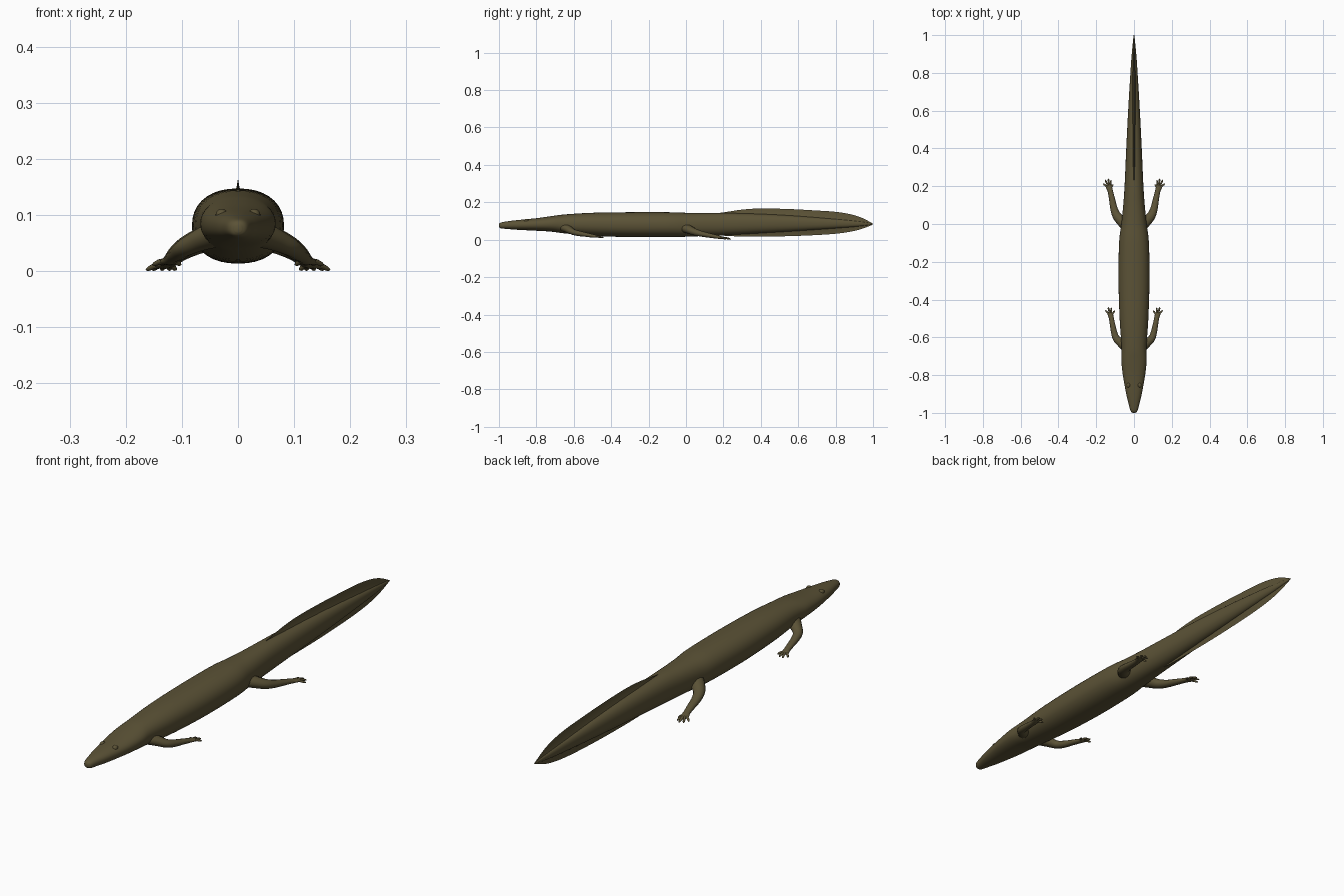
import bpy
import bmesh
from math import cos, sin, pi, radians
from mathutils import Vector

cube = bpy.data.objects.get("Cube")
if cube:
    bpy.data.objects.remove(cube, do_unlink=True)

skin = bpy.data.materials.new("olive brown skin")
skin.use_nodes = True
COLOUR = (0.105, 0.085, 0.037, 1)
skin.diffuse_color = COLOUR
bsdf = skin.node_tree.nodes["Principled BSDF"]
bsdf.inputs["Base Color"].default_value = COLOUR
bsdf.inputs["Roughness"].default_value = 0.8


def resample(rows, steps):
    """Catmull-Rom interpolation of rows of values."""
    out = []
    last = len(rows) - 1
    for i in range(last):
        rows4 = [rows[max(0, min(last, i + k))] for k in (-1, 0, 1, 2)]
        for s in range(steps):
            t = s / steps
            out.append([b + 0.5 * t * (c - a + t * (2*a - 5*b + 4*c - d + t * (3*(b - c) + d - a)))
                        for a, b, c, d in zip(*rows4)])
    out.append(list(rows[-1]))
    return out


def skin_rings(name, rings, sharp=60):
    """Make a closed smooth object from a chain of point rings."""
    bm = bmesh.new()
    loops = [[bm.verts.new(p) for p in ring] for ring in rings]
    n = len(loops[0])
    for a, b in zip(loops, loops[1:]):
        for i in range(n):
            j = (i + 1) % n
            bm.faces.new((a[i], a[j], b[j], b[i]))
    bm.faces.new(loops[0][::-1])
    bm.faces.new(loops[-1])
    bmesh.ops.recalc_face_normals(bm, faces=bm.faces[:])
    mesh = bpy.data.meshes.new(name)
    bm.to_mesh(mesh)
    bm.free()
    obj = bpy.data.objects.new(name, mesh)
    bpy.context.collection.objects.link(obj)
    finish(obj, sharp)
    return obj


def finish(obj, sharp=60):
    obj.data.materials.append(skin)
    bpy.ops.object.select_all(action="DESELECT")
    obj.select_set(True)
    bpy.context.view_layer.objects.active = obj
    bpy.ops.object.shade_smooth_by_angle(angle=radians(sharp))


def loft(name, rows, power, count=36, sharp=60):
    """Upright sections along y; each row is y, half width, bottom, top."""
    def signed(v):
        return (1 if v > 0 else -1) * abs(v) ** (2 / power)
    rings = []
    for y, w, low, high in resample(rows, 5):
        mid, h = (low + high) / 2, (high - low) / 2
        rings.append([(w * signed(cos(2*pi*i/count)), y, mid + h * signed(sin(2*pi*i/count)))
                      for i in range(count)])
    return skin_rings(name, rings, sharp)


def tube(name, rows, count=12, steps=5):
    """Limb along a path; each row is x, y, z, sideways radius, upright radius."""
    rows = resample(rows, steps)
    pts = [Vector(r[:3]) for r in rows]
    rings = []
    for k, row in enumerate(rows):
        along = pts[min(k + 1, len(pts) - 1)] - pts[max(k - 1, 0)]
        side = along.cross(Vector((0, 0, 1))).normalized()
        up = side.cross(along).normalized()
        rings.append([pts[k] + side * row[3] * cos(2*pi*i/count) + up * row[4] * sin(2*pi*i/count)
                      for i in range(count)])
    return skin_rings(name, rings)


# Head, trunk and round tail core
loft("body", [
    (-1.0, 0.006, 0.069, 0.083), (-0.99, 0.018, 0.061, 0.092),
    (-0.95, 0.029, 0.057, 0.099), (-0.9, 0.041, 0.053, 0.105),
    (-0.8, 0.059, 0.048, 0.115), (-0.72, 0.067, 0.043, 0.126),
    (-0.65, 0.066, 0.034, 0.135), (-0.5, 0.076, 0.021, 0.144),
    (-0.3, 0.082, 0.014, 0.147), (-0.1, 0.079, 0.014, 0.147),
    (0.0, 0.067, 0.016, 0.144), (0.1, 0.057, 0.02, 0.143),
    (0.2, 0.05, 0.024, 0.143), (0.4, 0.041, 0.035, 0.138),
    (0.6, 0.031, 0.047, 0.127), (0.8, 0.019, 0.061, 0.111),
    (0.9, 0.012, 0.069, 0.101), (1.0, 0.002, 0.081, 0.087)], 2.25)

# Thin fin running above and below the tail
loft("tail_fin", [
    (0.12, 0.03, 0.03, 0.135), (0.22, 0.035, 0.02, 0.149),
    (0.3, 0.035, 0.018, 0.161), (0.4, 0.033, 0.017, 0.167),
    (0.55, 0.028, 0.019, 0.164), (0.7, 0.021, 0.025, 0.156),
    (0.8, 0.016, 0.032, 0.149), (0.88, 0.011, 0.043, 0.136),
    (0.94, 0.006, 0.058, 0.117), (0.995, 0.001, 0.079, 0.089)], 0.7, 32, 50)


def foot(name, side, palm, toes):
    """Fan of toes; each toe is tip x, tip y, tip z."""
    for n, (x, y, z) in enumerate(toes, 1):
        a, b = Vector(palm), Vector((x, y, z))
        m = a.lerp(b, 0.55) + Vector((0, 0, 0.003))
        k = a.lerp(b, 0.85) + Vector((0, 0, 0.001))
        tube(f"{name}_toe_{n}", [
            (side * a.x, a.y, a.z, 0.007, 0.006), (side * m.x, m.y, m.z, 0.005, 0.005),
            (side * k.x, k.y, k.z, 0.0045, 0.004), (side * b.x, b.y, b.z, 0.001, 0.001)], 8, 3)


for label, side in (("left", 1), ("right", -1)):
    # Front leg, swept back
    arm = [(0.035, -0.65, 0.068, 0.034, 0.025), (0.066, -0.63, 0.056, 0.025, 0.02),
           (0.094, -0.605, 0.042, 0.019, 0.016), (0.106, -0.57, 0.033, 0.016, 0.014),
           (0.114, -0.53, 0.026, 0.014, 0.011), (0.12, -0.498, 0.02, 0.013, 0.009),
           (0.126, -0.476, 0.017, 0.014, 0.006), (0.128, -0.468, 0.015, 0.006, 0.003)]
    tube(f"{label}_front_leg", [(side * r[0], *r[1:]) for r in arm])
    foot(f"{label}_front", side, (0.123, -0.487, 0.017),
         [(0.102, -0.459, 0.011), (0.12, -0.443, 0.011),
          (0.137, -0.441, 0.011), (0.152, -0.457, 0.011)])

    # Hind leg, swept back
    leg = [(0.03, -0.01, 0.066, 0.036, 0.028), (0.064, 0.015, 0.055, 0.029, 0.023),
           (0.092, 0.045, 0.042, 0.023, 0.019), (0.107, 0.085, 0.031, 0.019, 0.015),
           (0.116, 0.13, 0.022, 0.016, 0.012), (0.125, 0.172, 0.014, 0.014, 0.009),
           (0.133, 0.198, 0.01, 0.016, 0.006), (0.136, 0.208, 0.008, 0.007, 0.003)]
    tube(f"{label}_hind_leg", [(side * r[0], *r[1:]) for r in leg])
    foot(f"{label}_hind", side, (0.129, 0.186, 0.011),
         [(0.11, 0.21, 0.002), (0.121, 0.233, 0.002), (0.136, 0.241, 0.002),
          (0.153, 0.235, 0.002), (0.164, 0.214, 0.002)])

    # Bulging eye
    bpy.ops.mesh.primitive_uv_sphere_add(segments=16, ring_count=10, radius=1,
                                         location=(side * 0.029, -0.853, 0.1))
    eye = bpy.context.object
    eye.name = f"{label}_eye"
    eye.scale = (0.011, 0.014, 0.011)
    finish(eye)
